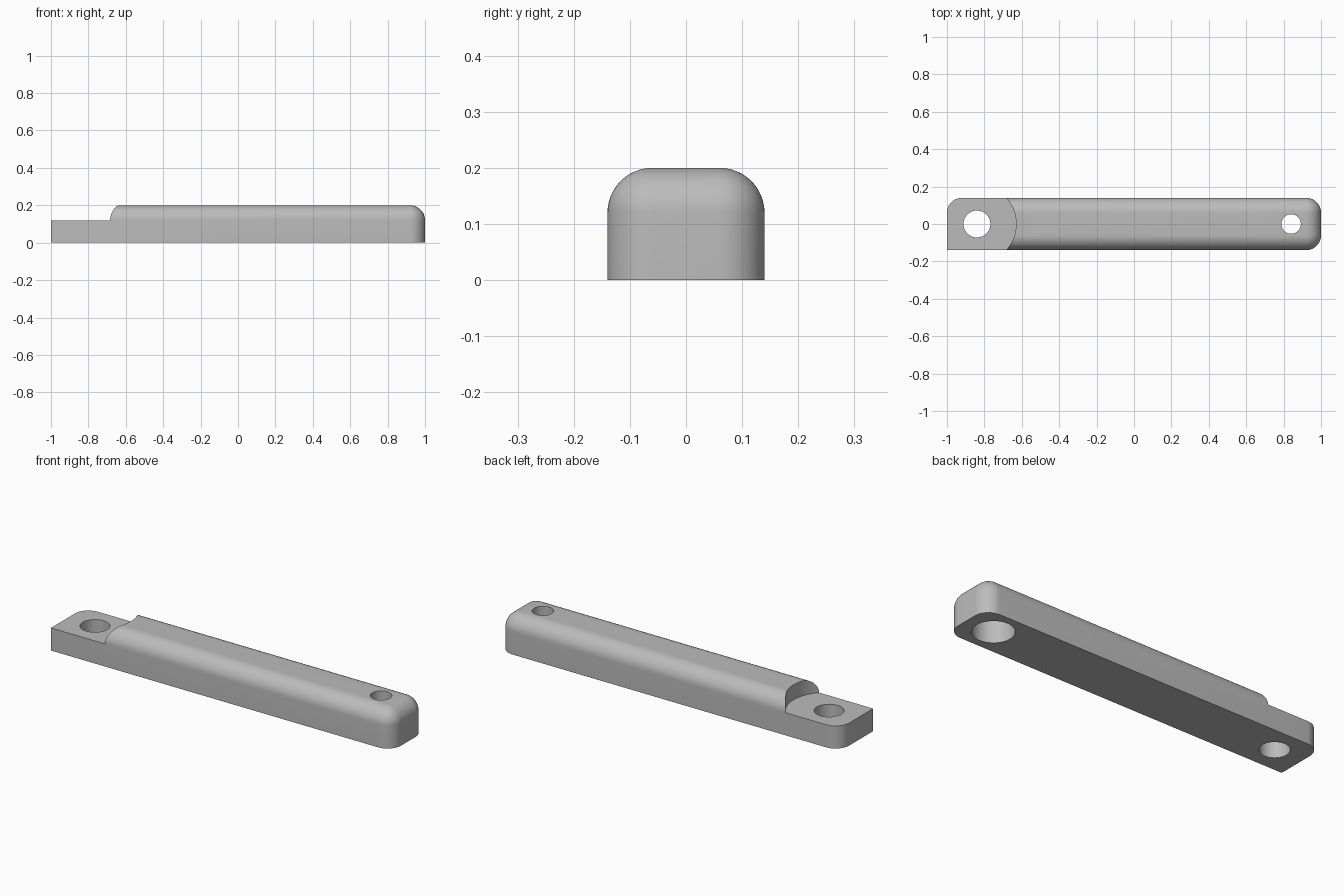
import bpy, bmesh
from math import sin, cos, pi, radians, asin

if "Cube" in bpy.data.objects:
    bpy.data.objects.remove(bpy.data.objects["Cube"], do_unlink=True)

HALF_L, HALF_W, HEIGHT = 1.0, 0.14, 0.2
R = 0.08                 # edge and corner radius
STEP = HEIGHT - R        # height of the lowered end
HOLE_X = 0.84
SEGS = 12

grey = bpy.data.materials.new("grey")
grey.use_nodes = True
colour = (0.5, 0.5, 0.5, 1)
grey.diffuse_color = colour
grey.node_tree.nodes["Principled BSDF"].inputs["Base Color"].default_value = colour


def loft(name, rings):
    """Closed solid through a stack of equal-length point rings."""
    bm = bmesh.new()
    loops = [[bm.verts.new(p) for p in ring] for ring in rings]
    n = len(loops[0])
    for low, high in zip(loops, loops[1:]):
        for i in range(n):
            j = (i + 1) % n
            bm.faces.new((low[i], low[j], high[j], high[i]))
    bmesh.ops.remove_doubles(bm, verts=bm.verts[:], dist=1e-5)
    bmesh.ops.holes_fill(bm, edges=[e for e in bm.edges if e.is_boundary], sides=0)
    bmesh.ops.recalc_face_normals(bm, faces=bm.faces[:])
    mesh = bpy.data.meshes.new(name)
    bm.to_mesh(mesh)
    bm.free()
    mesh.materials.append(grey)
    obj = bpy.data.objects.new(name, mesh)
    bpy.context.collection.objects.link(obj)
    return obj


def prism(name, outline, z0, z1):
    return loft(name, [[(x, y, z) for x, y in outline] for z in (z0, z1)])


def cylinder(name, x, radius, z0, z1, n=64):
    circle = [(x + radius * cos(2 * pi * i / n), radius * sin(2 * pi * i / n))
              for i in range(n)]
    return prism(name, circle, z0, z1)


def bar_ring(r, z):
    """Bar outline with three rounded corners and one square one."""
    cx, cy = HALF_L - R, HALF_W - R
    pts = [(-cx - r, -cy - r, z)]
    for sx, sy, start in ((1, -1, -pi / 2), (1, 1, 0), (-1, 1, pi / 2)):
        for i in range(SEGS + 1):
            a = start + pi / 2 * i / SEGS
            pts.append((sx * cx + r * cos(a), sy * cy + r * sin(a), z))
    return pts


# Bar body with a rounded top edge
rings = [bar_ring(R, 0)]
for i in range(SEGS + 1):
    a = pi / 2 * i / SEGS
    rings.append(bar_ring(R * cos(a), STEP + R * sin(a)))
bar = loft("lever_bar", rings)

# Lowered end with a curved shoulder around the large hole
reach, side = 0.21, 0.16
limit = asin(side / reach)
shoulder = [(-1.2, -side)]
for i in range(33):
    a = limit * (i / 16 - 1)
    shoulder.append((-HOLE_X + reach * cos(a), reach * sin(a)))
shoulder.append((-1.2, side))

cutters = [
    prism("shoulder_cutter", shoulder, STEP, 0.4),
    cylinder("large_hole_cutter", -HOLE_X, 0.072, -0.1, 0.3),
    cylinder("small_hole_cutter", HOLE_X, 0.052, -0.1, 0.3),
    cylinder("underside_recess_cutter", HOLE_X, 0.1, -0.1, STEP),
]

bpy.context.view_layer.objects.active = bar
for cutter in cutters:
    cutter.hide_render = True
    mod = bar.modifiers.new(cutter.name, "BOOLEAN")
    mod.operation = "DIFFERENCE"
    mod.solver = "EXACT"
    mod.object = cutter
    bpy.ops.object.modifier_apply(modifier=mod.name)
    bpy.data.objects.remove(cutter, do_unlink=True)

# Smooth rounded surfaces, crisp cut edges
bpy.ops.object.select_all(action="DESELECT")
bar.select_set(True)
bpy.ops.object.shade_smooth_by_angle(angle=radians(30))
